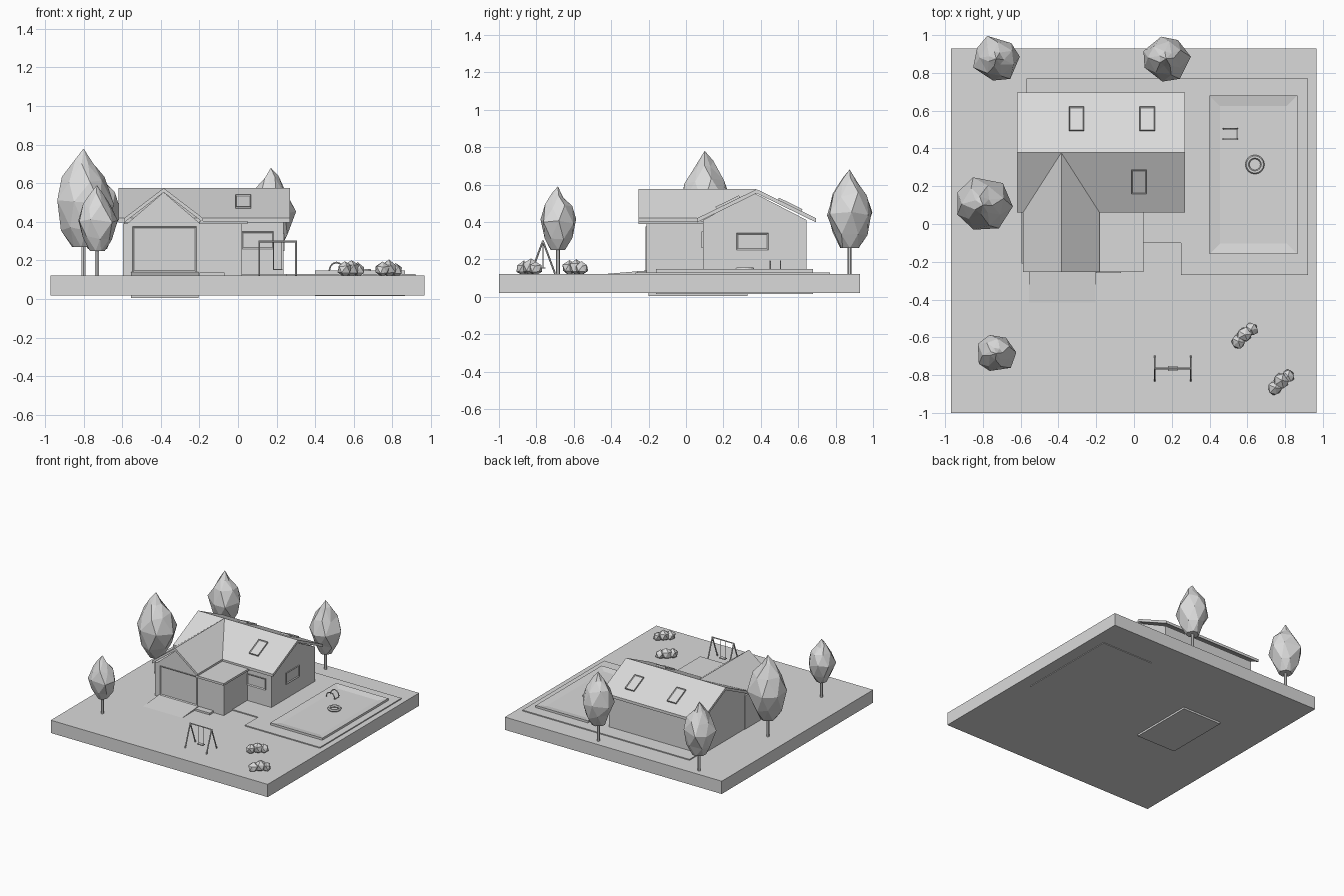
import bpy, bmesh, math, random
from mathutils import Vector, Matrix

random.seed(4)
if "Cube" in bpy.data.objects:
    bpy.data.objects.remove(bpy.data.objects["Cube"])

grey = bpy.data.materials.new("plain grey")
grey.use_nodes = True
tone = (0.7, 0.7, 0.7, 1)
grey.diffuse_color = tone
grey.node_tree.nodes["Principled BSDF"].inputs["Base Color"].default_value = tone


def finish(name, bm):
    bmesh.ops.recalc_face_normals(bm, faces=bm.faces)
    me = bpy.data.meshes.new(name)
    bm.to_mesh(me)
    bm.free()
    me.materials.append(grey)
    ob = bpy.data.objects.new(name, me)
    bpy.context.collection.objects.link(ob)
    return ob


def box_bm(x, y, z):
    bm = bmesh.new()
    size = (x[1] - x[0], y[1] - y[0], z[1] - z[0])
    mid = (sum(x) / 2, sum(y) / 2, sum(z) / 2)
    bmesh.ops.create_cube(bm, size=1, matrix=Matrix.Translation(mid) @ Matrix.Diagonal((*size, 1)))
    return bm


def box(name, x, y, z):
    return finish(name, box_bm(x, y, z))


def panel(name, x, y, z, facing, rim=0.01, depth=0.006):
    """Box whose face toward `facing` has a sunken centre."""
    bm = box_bm(x, y, z)
    bm.normal_update()
    face = max(bm.faces, key=lambda f: f.normal.dot(Vector(facing)))
    bmesh.ops.inset_region(bm, faces=[face], thickness=rim, depth=0)
    bmesh.ops.translate(bm, verts=face.verts, vec=-depth * Vector(facing))
    return finish(name, bm)


def prism(name, outline, axis, lo, hi):
    """Extrude an (across, z) outline along x or y."""
    bm = bmesh.new()
    place = (lambda a, z: (lo, a, z)) if axis == "x" else (lambda a, z: (a, lo, z))
    face = bm.faces.new([bm.verts.new(place(a, z)) for a, z in outline])
    out = bmesh.ops.extrude_face_region(bm, geom=[face])["geom"]
    step = Vector((hi - lo, 0, 0)) if axis == "x" else Vector((0, hi - lo, 0))
    bmesh.ops.translate(bm, verts=[v for v in out if isinstance(v, bmesh.types.BMVert)], vec=step)
    return finish(name, bm)


def gable(mid, half, eave, ridge):
    return [(mid - half, eave), (mid, ridge), (mid + half, eave)]


def roof(name, mid, half, axis, lo, hi, eave=0.42, ridge=0.575, thick=0.022):
    top = gable(mid, half, eave, ridge)
    under = [(a, z - thick) for a, z in reversed(top)]
    return prism(name, top + under, axis, lo, hi)


def rod(name, a, b, r, sides=6):
    a, b = Vector(a), Vector(b)
    bm = bmesh.new()
    turn = (b - a).to_track_quat("Z", "Y").to_matrix().to_4x4()
    bmesh.ops.create_cone(bm, cap_ends=True, segments=sides, radius1=r, radius2=r,
                          depth=(b - a).length, matrix=Matrix.Translation((a + b) / 2) @ turn)
    return finish(name, bm)


# Ground slab, paving and driveway
top = 0.123
box("ground", (-0.97, 0.965), (-1, 0.93), (0.02, top))
box("patio", (-0.57, 0.92), (-0.1, 0.77), (0.1, 0.131))
box("patio_front", (0.25, 0.92), (-0.27, -0.1), (0.1, 0.131))
box("door_step", (-0.2, -0.07), (-0.26, -0.2), (0.1, 0.138))
prism("driveway", [(-0.44, 0.121), (-0.2, 0.141), (0.33, 0.13), (0.33, 0.005),
                   (-0.2, 0.005), (-0.2, 0.1)], "x", -0.555, -0.205)

# House walls
prism("main_walls", [(0.09, 0.11)] + gable(0.3675, 0.2775, 0.41, 0.553) + [(0.645, 0.11)],
      "x", -0.59, 0.235)
box("garage_walls", (-0.595, 0.02), (-0.21, 0.1), (0.11, 0.392))
prism("garage_gable", gable(-0.385, 0.19, 0.39, 0.553), "y", -0.21, 0.3)

# Roofs
roof("main_roof", 0.3775, 0.3175, "x", -0.62, 0.27)
roof("garage_roof", -0.385, 0.203, "y", -0.253, 0.375)
box("flat_roof", (-0.2, 0.05), (-0.253, 0.1), (0.388, 0.405))

# Garage door and windows
panel("garage_door", (-0.545, -0.215), (-0.216, -0.2), (0.14, 0.375), (0, -1, 0))
panel("front_window", (0.02, 0.185), (0.083, 0.1), (0.26, 0.35), (0, -1, 0))
panel("side_window", (0.22, 0.242), (0.27, 0.44), (0.25, 0.34), (1, 0, 0))

# Skylights lying on the roof slopes
pitch = math.atan(0.155 / 0.3175)
for name, x, y in (("front", 0.027, 0.225), ("back_right", 0.07, 0.555), ("back_left", -0.305, 0.555)):
    light = panel(name + "_skylight", (-0.04, 0.04), (-0.07, 0.07), (-0.01, 0.01), (0, 0, 1), 0.007)
    light.location = (x, y, 0.577 - abs(y - 0.3775) * math.tan(pitch))
    light.rotation_euler.x = pitch if y < 0.3775 else -pitch

# Pool: deck border around sunken water
panel("pool_deck", (0.4, 0.865), (-0.16, 0.68), (0.015, 0.148), (0, 0, 1), 0.08, 0.01)

# Floating ring
ring = bmesh.new()
n, m = 16, 6
loops = []
for i in range(n):
    a = math.tau * i / n
    loops.append([])
    for j in range(m):
        b = math.tau * j / m
        r = 0.04 + 0.011 * math.cos(b)
        loops[i].append(ring.verts.new((0.64 + r * math.cos(a), 0.315 + r * math.sin(a),
                                        0.147 + 0.011 * math.sin(b))))
for i in range(n):
    for j in range(m):
        p, q, k = loops[i], loops[(i + 1) % n], (j + 1) % m
        ring.faces.new((p[j], q[j], q[k], p[k]))
finish("floating_ring", ring)

# Pool ladder: two arched rails and a rung
for y in (0.45, 0.505):
    arc = [(0.51 + 0.037 * math.cos(t), y, 0.148 + 0.042 * math.sin(t))
           for t in [math.pi * i / 6 for i in range(7)]]
    for a, b in zip(arc, arc[1:]):
        rod("ladder_rail", a, b, 0.004)
rod("ladder_rung", (0.546, 0.45, 0.143), (0.546, 0.505, 0.143), 0.004)

# Swing
for x in (0.11, 0.3):
    for y in (-0.83, -0.7):
        rod("swing_leg", (x, y, top), (x, -0.765, 0.298), 0.005)
rod("swing_beam", (0.105, -0.765, 0.298), (0.305, -0.765, 0.298), 0.005)
box("swing_seat", (0.18, 0.23), (-0.778, -0.752), (0.15, 0.157))
for x in (0.184, 0.226):
    rod("swing_rope", (x, -0.765, 0.155), (x, -0.765, 0.298), 0.002, 4)


# Trees: faceted, twisted teardrop crowns on thin trunks
def tree(x, y, r, low, high):
    rod("tree_trunk", (x, y, top - 0.01), (x, y, low + 0.05), 0.011)
    bm = bmesh.new()
    sides = 7
    rings = []
    for k, (h, w) in enumerate(((0, 0.4), (0.2, 0.75), (0.45, 1), (0.68, 0.75), (0.86, 0.32))):
        rings.append([])
        for i in range(sides):
            a = math.tau * (i + k * 0.5) / sides + random.uniform(-0.15, 0.15)
            s = r * w * random.uniform(0.92, 1.06)
            z = low + (high - low) * (h + (random.uniform(-0.04, 0.04) if k else 0))
            rings[k].append(bm.verts.new((x + s * math.cos(a), y + s * math.sin(a), z)))
    tip = bm.verts.new((x, y, high))
    bm.faces.new(rings[0])
    for p, q in zip(rings, rings[1:]):
        for i in range(sides):
            j = (i + 1) % sides
            bm.faces.new((p[i], p[j], q[i]))
            bm.faces.new((p[j], q[j], q[i]))
    for i in range(sides):
        bm.faces.new((rings[-1][i], rings[-1][(i + 1) % sides], tip))
    finish("tree_crown", bm)


tree(-0.8, 0.1, 0.15, 0.27, 0.78)
tree(-0.73, -0.685, 0.104, 0.25, 0.59)
tree(0.17, 0.875, 0.124, 0.26, 0.68)
tree(-0.73, 0.875, 0.124, 0.26, 0.68)

# Bushes: clusters of three rough balls
for cx, cy in ((0.585, -0.59), (0.78, -0.835)):
    for dx, dy, r in ((-0.035, -0.035, 0.04), (0, 0.005, 0.045), (0.038, 0.032, 0.037)):
        bm = bmesh.new()
        bmesh.ops.create_icosphere(bm, subdivisions=1, radius=r,
                                   matrix=Matrix.Translation((cx + dx, cy + dy, top + r * 0.75)))
        for v in bm.verts:
            v.co += Vector([random.uniform(-0.004, 0.004) for _ in range(3)])
        finish("bush", bm)
